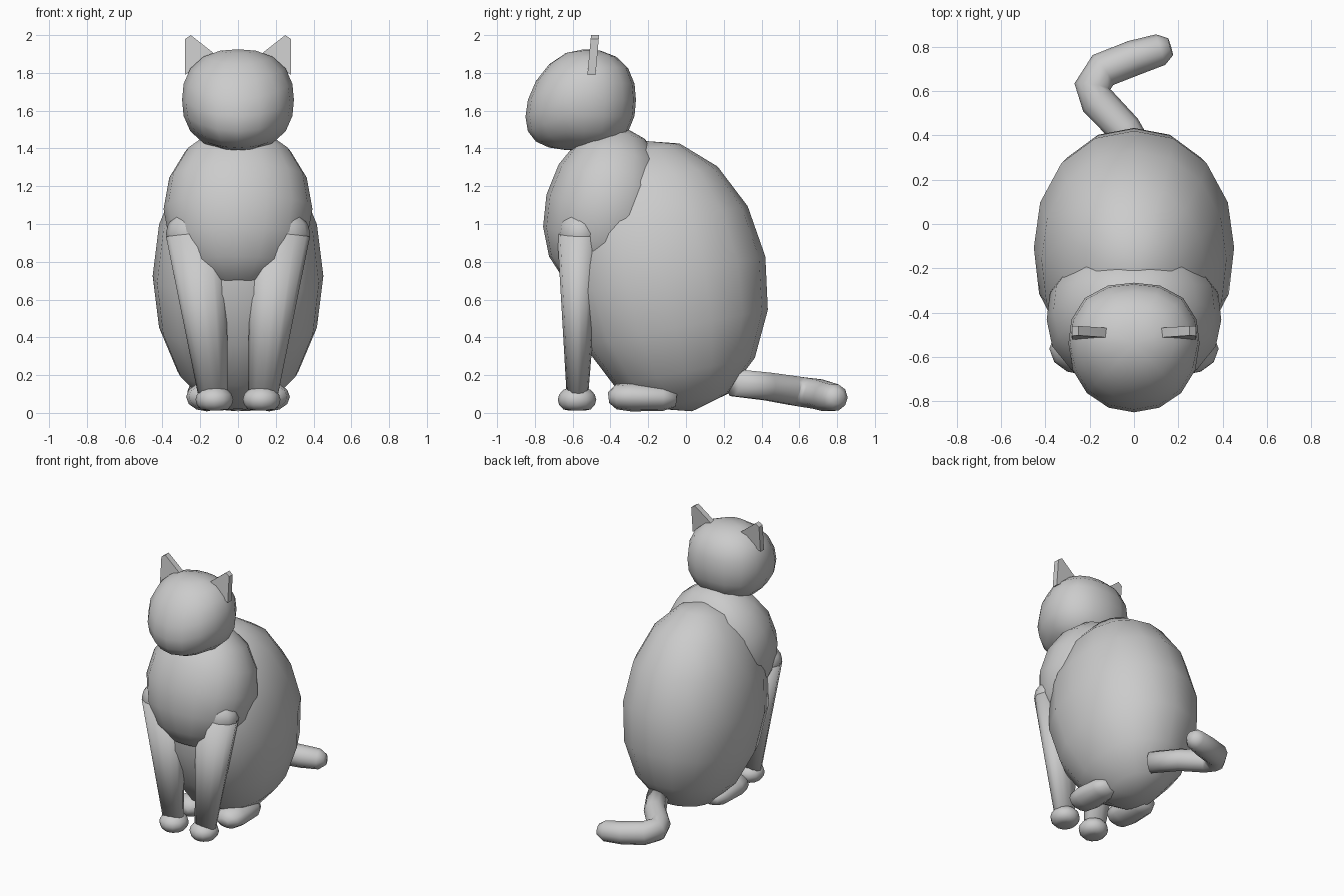
import bpy, bmesh
from math import radians, sin, cos, pi, hypot
from mathutils import Vector, Matrix

if "Cube" in bpy.data.objects:
    bpy.data.objects.remove(bpy.data.objects["Cube"])


def finish(name, bm, smooth=True):
    bmesh.ops.recalc_face_normals(bm, faces=bm.faces)
    me = bpy.data.meshes.new(name)
    bm.to_mesh(me)
    bm.free()
    for p in me.polygons:
        p.use_smooth = smooth
    ob = bpy.data.objects.new(name, me)
    bpy.context.collection.objects.link(ob)
    return ob


def ellipsoid(name, centre, radii, tilt=0, segs=16, rings=8, floor=None, front=2, back=2):
    """front/back above 2 make the horizontal section squarer."""
    bm = bmesh.new()
    bmesh.ops.create_uvsphere(bm, u_segments=segs, v_segments=rings, radius=1)
    for v in bm.verts:
        x, y = abs(v.co.x), abs(v.co.y)
        p = back if v.co.y > 0 else front
        if hypot(x, y) > 1e-4:
            k = hypot(x, y) / (x ** p + y ** p) ** (1 / p)
            v.co.x *= k
            v.co.y *= k
    bm.transform(Matrix.Translation(centre) @ Matrix.Rotation(radians(tilt), 4, 'X')
                 @ Matrix.Diagonal((*radii, 1)))
    if floor is not None:
        for v in bm.verts:
            v.co.z = max(v.co.z, floor)
    return finish(name, bm)


def tube(name, pts, sides=12, squash=1.0):
    """Loft round sections along (x, y, z, radius) points."""
    bm = bmesh.new()
    rings = []
    cs = [Vector(p[:3]) for p in pts]
    for i, p in enumerate(pts):
        d = (cs[min(i + 1, len(cs) - 1)] - cs[max(i - 1, 0)]).normalized()
        ref = Vector((0, 0, 1)) if abs(d.z) < 0.7 else Vector((0, 1, 0))
        u = d.cross(ref).normalized()
        w = u.cross(d)
        rings.append([bm.verts.new(cs[i] + p[3] * (u * cos(2 * pi * k / sides)
                      + w * squash * sin(2 * pi * k / sides))) for k in range(sides)])
    for a, b in zip(rings, rings[1:]):
        for k in range(sides):
            n = (k + 1) % sides
            bm.faces.new((a[k], a[n], b[n], b[k]))
    bm.faces.new(rings[0])
    bm.faces.new(rings[-1])
    return finish(name, bm)


def ear(name, s):
    profile = [(0.25, 2.0), (0.28, 1.98), (0.28, 1.79), (0.11, 1.89)]
    bm = bmesh.new()
    rows = []
    for t in (0, 0.043):
        rows.append([bm.verts.new((s * x, -0.503 - 0.09 * (2.0 - z) + t, z))
                     for x, z in profile])
    bm.faces.new(rows[0])
    bm.faces.new(rows[1])
    for k in range(4):
        n = (k + 1) % 4
        bm.faces.new((rows[0][k], rows[0][n], rows[1][n], rows[1][k]))
    return finish(name, bm, False)


def head():
    """Ball with a fuller back, its front drawn forward and down into a muzzle."""
    bm = bmesh.new()
    bmesh.ops.create_uvsphere(bm, u_segments=16, v_segments=10, radius=1)
    for v in bm.verts:
        p = 2.4 if v.co.y > -0.01 else 2.1
        v.co /= sum(abs(c) ** p for c in v.co) ** (1 / p)
        x, y, z = v.co
        front = max(-y, 0)
        v.co = (0.296 * x, -0.54 + (0.31 if y < 0 else 0.275) * y,
                1.657 + 0.268 * z - 0.09 * front ** 2)
    return finish("head", bm)


# Main masses
ellipsoid("body", (0, -0.107, 0.725), (0.452, 0.537, 0.73), 11, front=2.3, back=2.15)
ellipsoid("chest", (0, -0.433, 1.08), (0.394, 0.315, 0.445), -14, front=2.15, back=2.6)
head()

# Paired parts
for side, s in (("left", -1), ("right", 1)):
    ear(side + "_ear", s)
    tube(side + "_front_leg", [(s * 0.13, -0.575, 0.08, 0.077),
                               (s * 0.222, -0.565, 0.95, 0.16)], 12, 0.73)
    ellipsoid(side + "_shoulder", (s * 0.222, -0.563, 0.95), (0.16, 0.117, 0.13), 0, 12, 8)
    ellipsoid(side + "_front_paw", (s * 0.125, -0.577, 0.07), (0.1, 0.102, 0.073), 0, 12, 8, 0.012)
    tube(side + "_hind_paw", [(s * 0.165, -0.41, 0.08, 0.04), (s * 0.165, -0.37, 0.085, 0.095),
                              (s * 0.165, -0.29, 0.085, 0.11), (s * 0.165, -0.12, 0.08, 0.1),
                              (s * 0.165, -0.05, 0.075, 0.06)], 12, 0.7)

# Curled tail
tube("tail", [(0.06, 0.25, 0.16, 0.075), (-0.045, 0.43, 0.14, 0.077),
              (-0.165, 0.555, 0.12, 0.08), (-0.188, 0.62, 0.11, 0.082),
              (-0.14, 0.695, 0.1, 0.082), (0.0, 0.75, 0.085, 0.08),
              (0.12, 0.787, 0.082, 0.072), (0.165, 0.8, 0.085, 0.04)], 10)
